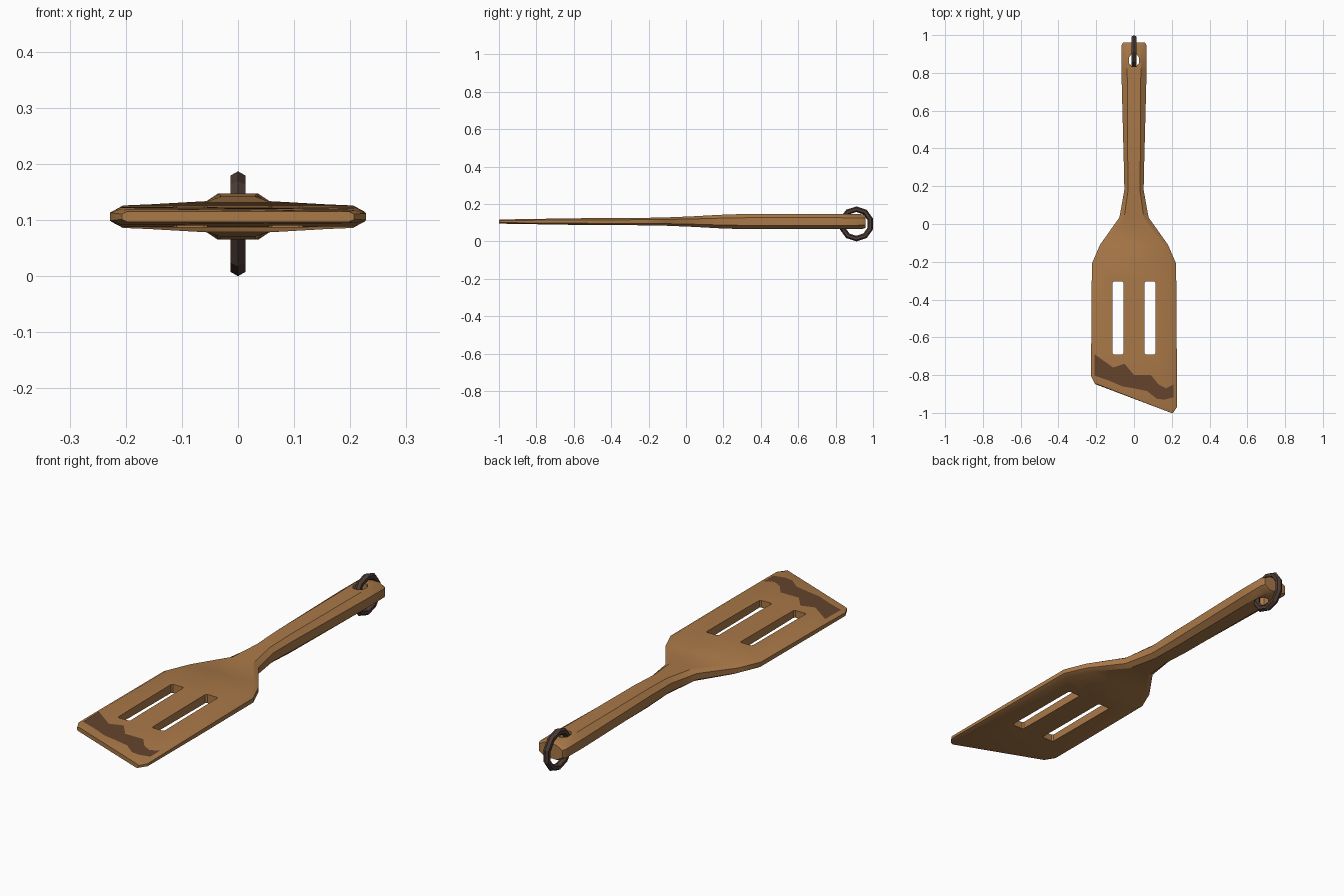
import bpy, bmesh, math

if "Cube" in bpy.data.objects:
    bpy.data.objects.remove(bpy.data.objects["Cube"])

ZC = 0.106  # height of the spatula's mid-plane


def material(name, rgb):
    m = bpy.data.materials.new(name)
    m.diffuse_color = (*rgb, 1)
    m.use_nodes = True
    m.node_tree.nodes["Principled BSDF"].inputs["Base Color"].default_value = m.diffuse_color
    return m


wood = material("wood", (0.40, 0.19, 0.065))
scorched = material("scorched_wood", (0.13, 0.058, 0.026))
cord = material("dark_ring", (0.075, 0.045, 0.035))


def mesh_object(name, bm, mat=None):
    bmesh.ops.recalc_face_normals(bm, faces=bm.faces)
    me = bpy.data.meshes.new(name)
    bm.to_mesh(me)
    bm.free()
    ob = bpy.data.objects.new(name, me)
    bpy.context.collection.objects.link(ob)
    if mat:
        me.materials.append(mat)
    return ob


def activate(ob):
    bpy.ops.object.select_all(action='DESELECT')
    ob.select_set(True)
    bpy.context.view_layer.objects.active = ob


def blade_h(y):
    # half thickness of the tapering blade
    return 0.0175 + (y + 0.6) * 0.01625


# Spatula body: eight-sided sections (y left, y right, half width, bevel, half thickness)
stations = [
    (-0.847, -1.0, 0.207, 0.010, 0.0095),
    (-0.805, -0.968, 0.228, 0.020, None),
    (-0.60, -0.60, 0.226, 0.018, None),
    (-0.21, -0.21, 0.223, 0.018, 0.020),
    (-0.11, -0.11, 0.18, 0.022, 0.022),
    (0.035, 0.035, 0.077, 0.025, 0.028),
    (0.18, 0.18, 0.051, 0.020, 0.036),
    (0.32, 0.32, 0.054, 0.021, 0.041),
    (0.82, 0.82, 0.067, 0.031, 0.041),
    (0.945, 0.945, 0.067, 0.032, 0.039),
    (0.96, 0.96, 0.058, 0.030, 0.033),
]
bm = bmesh.new()
rings = []
for yl, yr, w, c, h in stations:
    hl, hr = (h, h) if h else (blade_h(yl), blade_h(yr))
    pts = [(w, yr, -hr / 2), (w, yr, hr / 2), (w - c, yr, hr), (c - w, yl, hl),
           (-w, yl, hl / 2), (-w, yl, -hl / 2), (c - w, yl, -hl), (w - c, yr, -hr)]
    rings.append([bm.verts.new((x, y, z + ZC)) for x, y, z in pts])
for a, b in zip(rings, rings[1:]):
    for i in range(8):
        j = (i + 1) % 8
        bm.faces.new((a[i], a[j], b[j], b[i]))
bm.faces.new(rings[0])
bm.faces.new(rings[-1])
body = mesh_object("spatula_body", bm, wood)


# Cutters: two blade slots and the hanging hole
def prism(name, outline):
    bm = bmesh.new()
    f = bm.faces.new([bm.verts.new((x, y, ZC - 0.15)) for x, y in outline])
    ext = bmesh.ops.extrude_face_region(bm, geom=[f])["geom"]
    bmesh.ops.translate(bm, vec=(0, 0, 0.3),
                        verts=[v for v in ext if isinstance(v, bmesh.types.BMVert)])
    ob = mesh_object(name, bm)
    ob.hide_render = True
    return ob


def slot(cx):
    a, y0, y1, k = 0.030, -0.69, -0.305, 0.006
    return [(cx - a + k, y0), (cx + a - k, y0), (cx + a, y0 + k), (cx + a, y1 - k),
            (cx + a - k, y1), (cx - a + k, y1), (cx - a, y1 - k), (cx - a, y0 + k)]


hole = [(0.03 * math.cos(math.tau * (i + 0.5) / 8), 0.867 + 0.036 * math.sin(math.tau * (i + 0.5) / 8))
        for i in range(8)]
cutters = [prism("slot_cutter_left", slot(-0.085)), prism("slot_cutter_right", slot(0.085)),
           prism("hole_cutter", hole)]
activate(body)
for cutter in cutters:
    mod = body.modifiers.new("cut", 'BOOLEAN')
    mod.operation = 'DIFFERENCE'
    mod.solver = 'EXACT'
    mod.object = cutter
    bpy.ops.object.modifier_apply(modifier=mod.name)
    bpy.data.objects.remove(cutter)
bpy.ops.object.shade_smooth_by_angle(angle=math.radians(32))

# Scorched zigzag band lying on the top of the blade
upper = [(-0.208, -0.69), (-0.11, -0.76), (-0.05, -0.74), (0.0, -0.80),
         (0.09, -0.80), (0.13, -0.85), (0.17, -0.87), (0.208, -0.85)]
lower = [(-0.208, -0.803), (-0.13, -0.83), (-0.06, -0.86), (0.0, -0.87),
         (0.07, -0.885), (0.12, -0.925), (0.16, -0.93), (0.208, -0.918)]
bm = bmesh.new()
top, bot = [[bm.verts.new((x, y, ZC + blade_h(y) + 0.001)) for x, y in row] for row in (upper, lower)]
for i in range(len(top) - 1):
    bm.faces.new((bot[i], bot[i + 1], top[i + 1], top[i]))
mesh_object("scorch_band", bm, scorched)

# Hanging ring through the handle hole
bpy.ops.mesh.primitive_torus_add(major_segments=10, minor_segments=6, major_radius=0.0785,
                                 minor_radius=0.015, location=(0, 0.911, 0.0935),
                                 rotation=(0, math.pi / 2, 0))
ring = bpy.context.object
ring.name = "hanging_ring"
ring.data.materials.append(cord)
